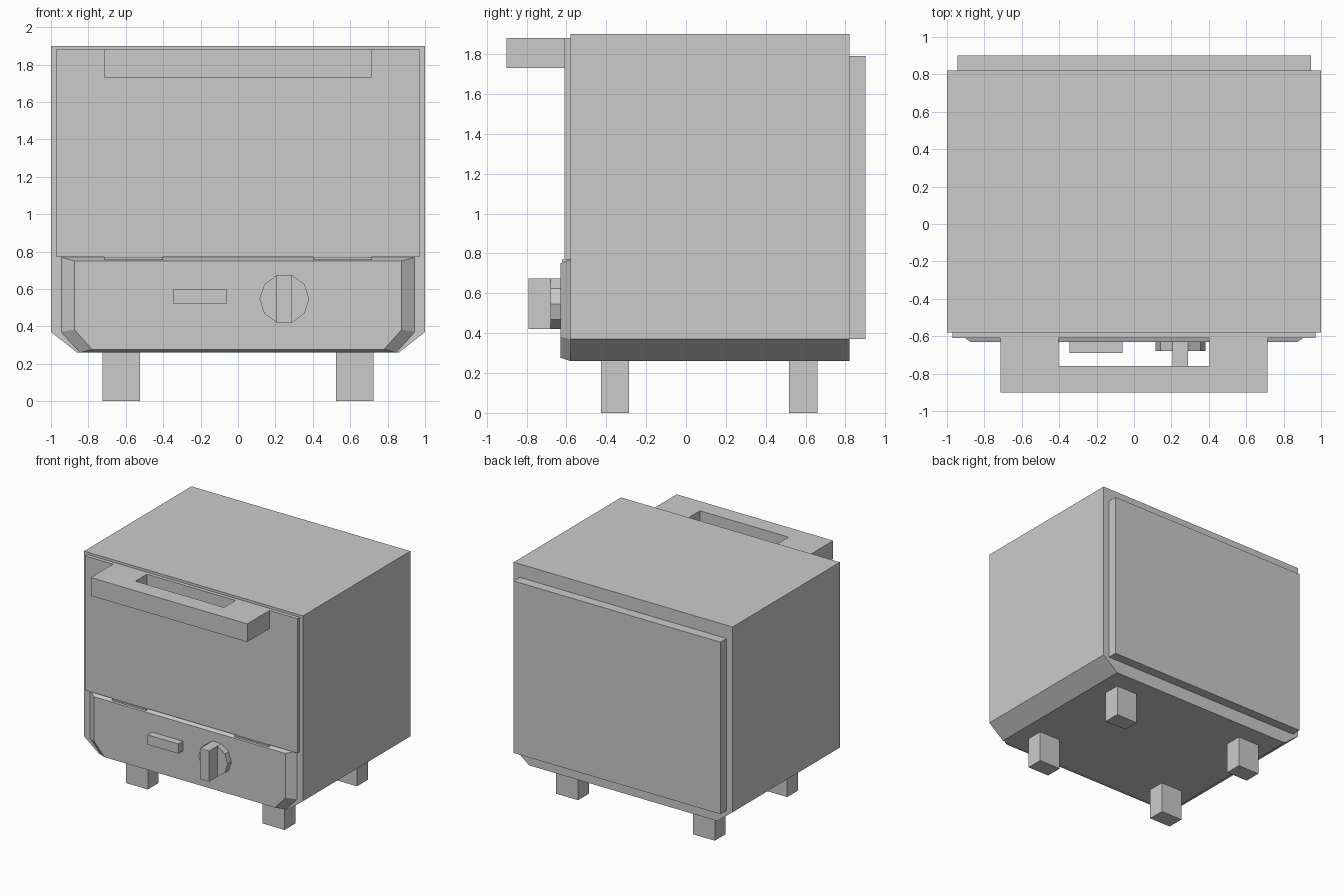
import bpy
import bmesh
import math

if "Cube" in bpy.data.objects:
    bpy.data.objects.remove(bpy.data.objects["Cube"])


def make_object(name, verts, faces):
    mesh = bpy.data.meshes.new(name)
    mesh.from_pydata(verts, [], faces)
    bm = bmesh.new()
    bm.from_mesh(mesh)
    bmesh.ops.recalc_face_normals(bm, faces=bm.faces)
    bm.to_mesh(mesh)
    bm.free()
    obj = bpy.data.objects.new(name, mesh)
    bpy.context.collection.objects.link(obj)
    return obj


def loft(name, front, back):
    """Closed solid between two outlines with matching point counts."""
    n = len(front)
    faces = [list(range(n)), list(range(n, 2 * n))]
    faces += [[i, (i + 1) % n, n + (i + 1) % n, n + i] for i in range(n)]
    return make_object(name, front + back, faces)


def slab(name, outline, y0, y1):
    """Extrude an x-z outline along y."""
    return loft(name, [(x, y0, z) for x, z in outline], [(x, y1, z) for x, z in outline])


def box(name, x0, x1, y0, y1, z0, z1):
    return slab(name, [(x0, z0), (x1, z0), (x1, z1), (x0, z1)], y0, y1)


def hull(half, top, low_half, corner_z, bottom):
    """Rectangle outline with cut lower corners."""
    return [(-half, top), (half, top), (half, corner_z),
            (low_half, bottom), (-low_half, bottom), (-half, corner_z)]


# Oven body with chamfered lower sides
slab("body", hull(1.0, 1.9, 0.86, 0.37, 0.26), -0.58, 0.82)

# Raised rear panel and front door
box("back_panel", -0.945, 0.945, 0.82, 0.90, 0.37, 1.79)
box("door", -0.97, 0.97, -0.61, -0.58, 0.77, 1.88)

# Tapered control panel below the door
outer = hull(0.945, 0.77, 0.845, 0.37, 0.26)
inner = hull(0.875, 0.75, 0.78, 0.383, 0.277)
loft("control_panel", [(x, -0.63, z) for x, z in inner],
     [(x, -0.58, z) for x, z in outer])

# U-shaped handle, extruded upward
u = [(-0.715, -0.61), (-0.715, -0.90), (0.715, -0.90), (0.715, -0.61),
     (0.405, -0.61), (0.405, -0.76), (-0.405, -0.76), (-0.405, -0.61)]
loft("handle", [(x, y, 1.73) for x, y in u], [(x, y, 1.88) for x, y in u])

# Ten-sided knob with grip bar
knob = [(0.248 + 0.133 * math.cos(math.tau * i / 10),
         0.547 + 0.133 * math.sin(math.tau * i / 10)) for i in range(10)]
slab("knob", knob, -0.68, -0.63)
box("knob_grip", 0.207, 0.289, -0.79, -0.68, 0.42, 0.674)

# Indicator button
box("button", -0.345, -0.062, -0.69, -0.63, 0.52, 0.60)

# Mirrored feet and small door catches
for side, s in (("left", -1), ("right", 1)):
    for end, y in (("front", -0.427), ("back", 0.517)):
        box(f"{end}_{side}_foot", s * 0.525, s * 0.725, y, y + 0.142, 0.0, 0.26)
    box(f"{side}_door_catch", s * 0.405, s * 0.715, -0.622, -0.58, 0.757, 0.77)
